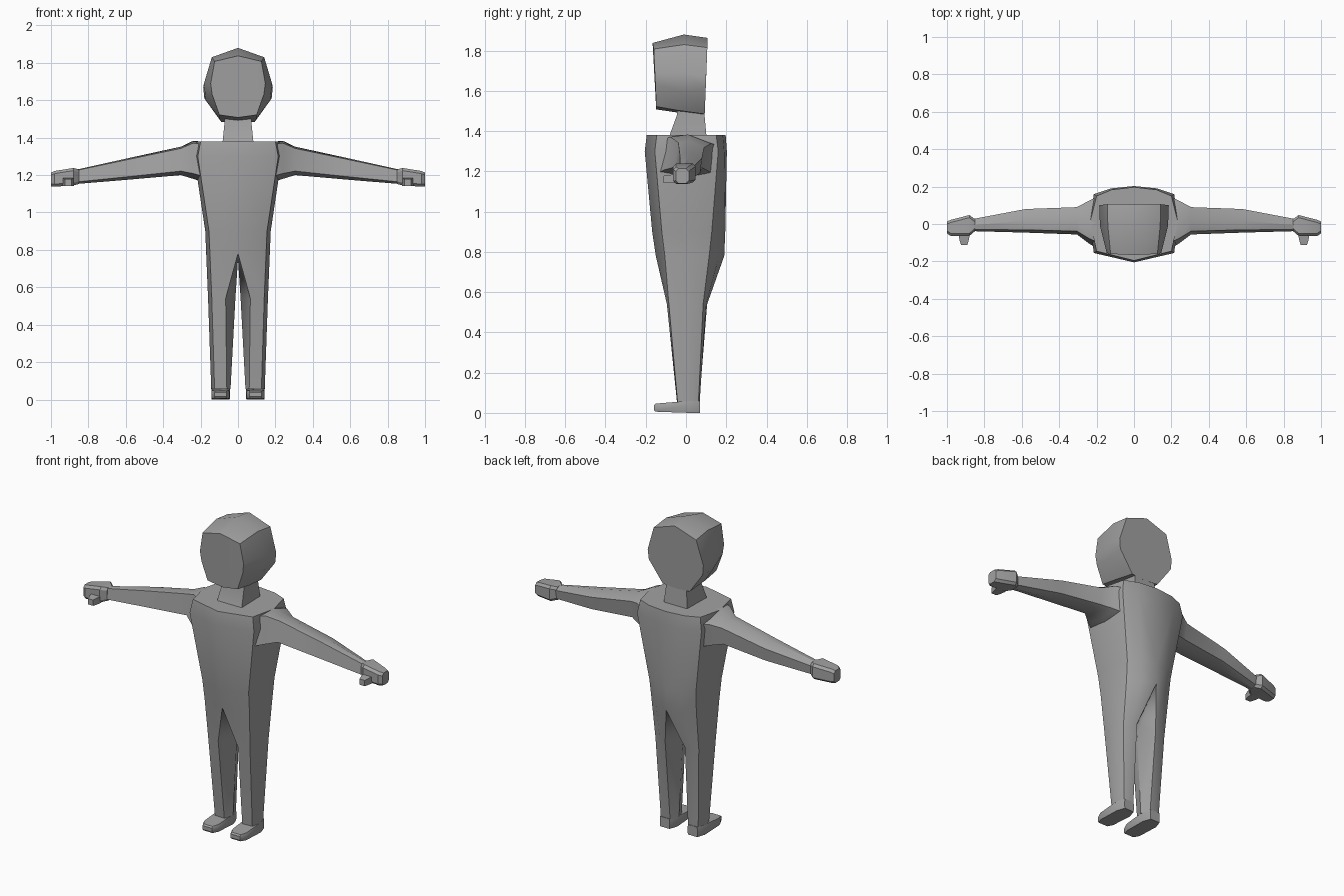
import bpy, bmesh, math

if "Cube" in bpy.data.objects:
    bpy.data.objects.remove(bpy.data.objects["Cube"])

grey = bpy.data.materials.new("plain_grey")
grey.diffuse_color = (0.36, 0.36, 0.36, 1)
grey.use_nodes = True
grey.node_tree.nodes["Principled BSDF"].inputs["Base Color"].default_value = grey.diffuse_color


def finish(name, bm, mirror=True, angle=32):
    bmesh.ops.remove_doubles(bm, verts=bm.verts, dist=0.0005)
    bmesh.ops.recalc_face_normals(bm, faces=bm.faces)
    me = bpy.data.meshes.new(name)
    bm.to_mesh(me)
    bm.free()
    ob = bpy.data.objects.new(name, me)
    bpy.context.collection.objects.link(ob)
    me.materials.append(grey)
    if mirror:
        m = ob.modifiers.new("mirror", 'MIRROR')
        m.use_clip = True
        m.merge_threshold = 0.001
    bpy.ops.object.select_all(action='DESELECT')
    ob.select_set(True)
    bpy.context.view_layer.objects.active = ob
    bpy.ops.object.shade_smooth_by_angle(angle=math.radians(angle))
    return ob


def loft(bm, rings, closed=True, caps=(True, True), skip=lambda i, j: False):
    """Skin a list of equal-length point rings."""
    vs = [[bm.verts.new(p) for p in r] for r in rings]
    n = len(vs[0])
    for i in range(len(vs) - 1):
        for j in range(n if closed else n - 1):
            if not skip(i, j):
                k = (j + 1) % n
                bm.faces.new((vs[i][j], vs[i][k], vs[i + 1][k], vs[i + 1][j]))
    for cap, ring in zip(caps, (vs[0], vs[-1])):
        if cap:
            bm.faces.new(ring)
    return vs


# Torso and leg: half rings running front, side, back, inner leg
def ring(z, *pts, inner_z=None):
    r = [(x, y, z) for x, y in pts]
    if inner_z is not None:
        r[-1] = (*pts[-1], inner_z)
    return r


body = [
    ring(1.38, (0, -.195), (.2, -.145), (.235, .01), (.2, .15), (.12, .183), (0, .197), (0, 0)),
    ring(1.30, (0, -.205), (.215, -.155), (.235, .01), (.215, .16), (.125, .19), (0, .203), (0, 0)),
    ring(0.90, (0, -.168), (.155, -.12), (.175, .01), (.155, .128), (.09, .175), (0, .195), (0, 0)),
    ring(0.78, (0, -.15), (.15, -.105), (.17, .01), (.15, .115), (.085, .165), (0, .19), (0, 0),
         inner_z=.75),
    ring(0.54, (.066, -.095), (.14, -.085), (.16, .01), (.145, .085), (.105, .1), (.066, .105), (.014, .01)),
    ring(0.055, (.06, -.045), (.125, -.042), (.143, .01), (.125, .062), (.095, .068), (.06, .066), (.04, .01)),
]
bm = bmesh.new()
v = loft(bm, body, caps=(False, True), skip=lambda i, j: i < 3 and j >= 5)
bm.faces.new(v[0][:6])
finish("torso_and_legs", bm)

# Feet: sole outline lofted up to the instep
bm = bmesh.new()


def foot_ring(z_front, z_back, inset):
    pts = [(.062, -.16), (.125, -.16), (.142, -.125), (.143, .02), (.125, .07), (.06, .07),
           (.042, .02), (.046, -.125)]
    out = []
    for x, y in pts:
        t = min(1, max(0, (y + .16) / .17))
        out.append((.094 + (x - .094) * inset, y * (inset if y < 0 else 1),
                    z_front + (z_back - z_front) * t))
    return out


loft(bm, [foot_ring(.006, 0, .95), foot_ring(.015, .012, 1), foot_ring(.038, .045, 1),
          foot_ring(.046, .06, .95)])
finish("feet", bm)


# Arms: six-sided sections along x
def arm_ring(x, y0, y1, z0, z1, ch=.14):
    h = z1 - z0
    ym = (y0 + y1) / 2
    return [(x, y0, z0 + h * ch), (x, y0 + (y1 - y0) * .12, z1 - h * .06), (x, ym, z1),
            (x, y1, z1 - h * .22), (x, y1 - (y1 - y0) * .08, z0 + h * .12), (x, ym, z0)]


bm = bmesh.new()
loft(bm, [arm_ring(.19, -.135, .15, 1.165, 1.379),
          arm_ring(.24, -.105, .125, 1.18, 1.383),
          arm_ring(.305, -.056, .09, 1.2, 1.352),
          arm_ring(.58, -.046, .08, 1.176, 1.292),
          arm_ring(.87, -.038, .025, 1.152, 1.228)])
finish("arms", bm)


# Hands: chamfered boxes
def hand_ring(x, y0, y1, z0, z1, c=.014):
    return [(x, y0, z0 + c), (x, y0, z1 - c), (x, y0 + c, z1), (x, y1 - c, z1),
            (x, y1, z1 - c), (x, y1, z0 + c), (x, y1 - c, z0), (x, y0 + c, z0)]


bm = bmesh.new()
loft(bm, [hand_ring(.85, -.038, .025, 1.152, 1.23),
          hand_ring(.88, -.064, .048, 1.145, 1.238),
          hand_ring(.98, -.064, .022, 1.138, 1.222),
          hand_ring(1.0, -.05, .014, 1.14, 1.214)])
finish("hands", bm)

# Thumbs: tapered stubs pointing forward
bm = bmesh.new()
loft(bm, [[(x, y, z) for x, z in ((.908 - w, 1.143), (.908 + w, 1.143),
                                  (.908 + w, 1.186 - d), (.908 - w, 1.186 - d))]
          for y, w, d in ((-.05, .031, 0), (-.085, .025, .004), (-.112, .017, .008))])
finish("thumbs", bm)

# Neck
bm = bmesh.new()
loft(bm, [[(-w, y0, z), (w, y0, z), (w * .95, y1, z), (-w * .95, y1, z)]
          for z, w, y0, y1 in ((1.37, .083, -.085, .102), (1.48, .072, -.045, .092),
                               (1.53, .072, -.045, .088))])
finish("neck", bm, mirror=False)

# Head: half profiles lofted from face to back
face = [(0, -.166, 1.838), (.125, -.16, 1.808), (.146, -.155, 1.69), (.138, -.152, 1.63),
        (.1, -.148, 1.522), (0, -.148, 1.508)]
middle = [(0, -.01, 1.88), (.14, -.01, 1.83), (.182, -.01, 1.69), (.172, -.01, 1.6),
          (.1, -.04, 1.503), (0, -.04, 1.492)]
back = [(0, .108, 1.863), (.142, .106, 1.815), (.186, .1, 1.67), (.18, .098, 1.61),
        (.09, .093, 1.485), (0, .092, 1.478)]
bm = bmesh.new()
loft(bm, [face, middle, back], closed=False)
finish("head", bm)
